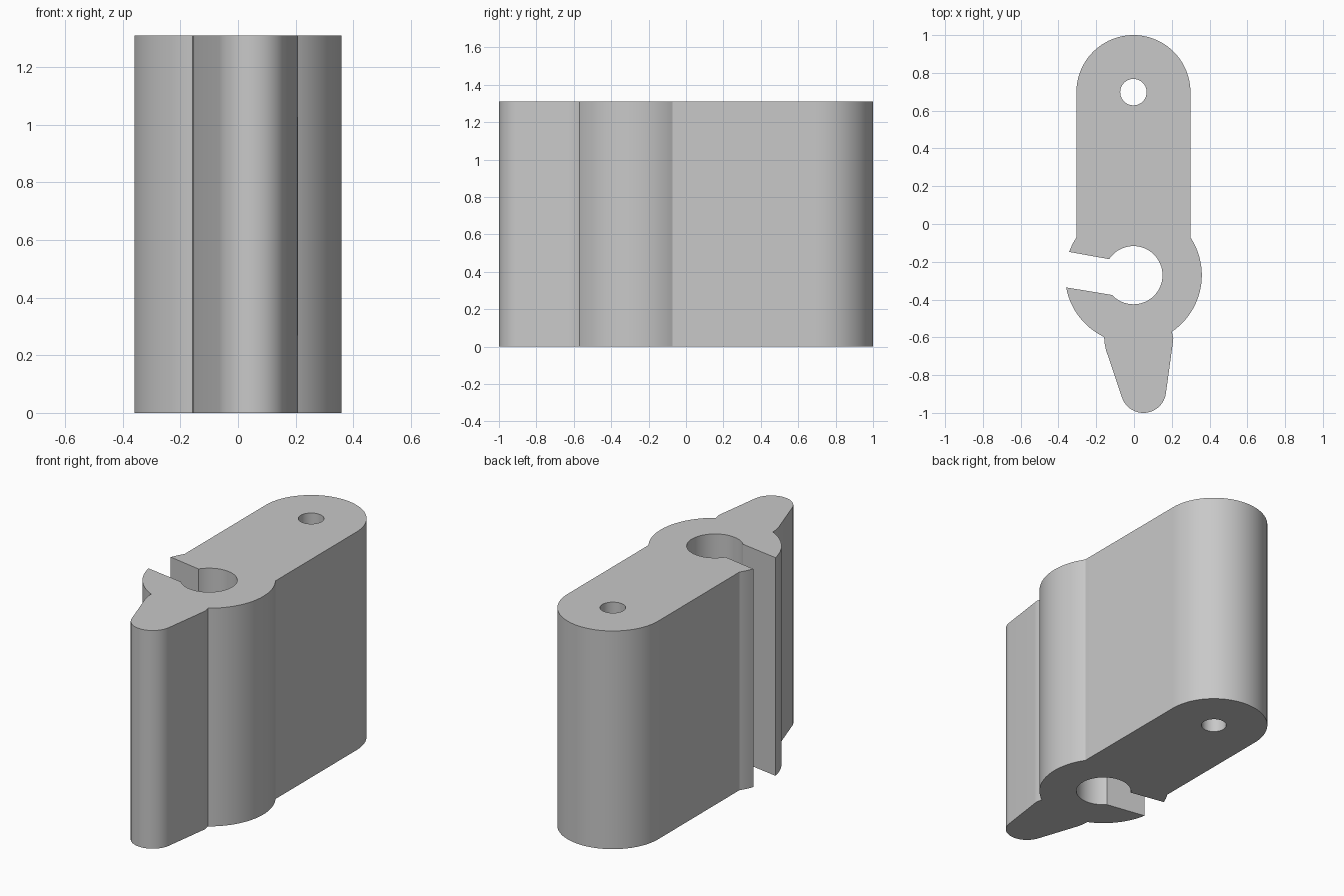
import bpy
import bmesh
from math import cos, sin, radians

HEIGHT = 1.31
MID_X = -0.003

cube = bpy.data.objects.get("Cube")
if cube:
    bpy.data.objects.remove(cube, do_unlink=True)


def arc(x, y, r, start, end, steps):
    """Points along an arc, angles in degrees."""
    angles = [radians(start + (end - start) * i / steps) for i in range(steps + 1)]
    return [(x + r * cos(a), y + r * sin(a)) for a in angles]


def hub(start, end, steps):
    return arc(MID_X, -0.271, 0.362, start, end, steps)


# Outline, counterclockwise from the right side of the rounded back end
outline = arc(MID_X, 0.698, 0.302, 0, 180, 48)
# Upper jaw, then around the open bore to the lower jaw
outline += hub(146.5, 160.1, 5)
outline += arc(MID_X, -0.271, 0.154, 146.5, -137, 64)
outline += hub(190.3, 244.6, 16)
# Tapered lever with a rounded tip
outline += [(-0.156, -0.63), (-0.148, -0.668)]
outline += arc(0.05, -0.88, 0.12, 198.4, 352.3, 32)
outline += [(0.205, -0.632), (0.208, -0.605)]
# Right side of the hub
outline += hub(-55.8, 33.5, 26)

pivot_hole = arc(MID_X, 0.698, 0.07, 0, 360, 40)[:-1]

# Fill the profile and extrude it upward
bm = bmesh.new()
edges = []
for loop in (outline, pivot_hole):
    verts = [bm.verts.new((x, y, 0)) for x, y in loop]
    edges += [bm.edges.new((v, verts[i - 1])) for i, v in enumerate(verts)]
bmesh.ops.triangle_fill(bm, use_beauty=True, edges=edges, normal=(0, 0, 1))
result = bmesh.ops.extrude_face_region(bm, geom=bm.faces[:], use_keep_orig=True)
top = [g for g in result["geom"] if isinstance(g, bmesh.types.BMVert)]
bmesh.ops.translate(bm, verts=top, vec=(0, 0, HEIGHT))
bmesh.ops.recalc_face_normals(bm, faces=bm.faces[:])

mesh = bpy.data.meshes.new("clamp_lever_body")
bm.to_mesh(mesh)
bm.free()
body = bpy.data.objects.new("clamp_lever_body", mesh)
bpy.context.collection.objects.link(body)

# Plain grey
grey = bpy.data.materials.new("light_grey")
grey.use_nodes = True
colour = (0.58, 0.58, 0.58, 1)
grey.diffuse_color = colour
grey.node_tree.nodes["Principled BSDF"].inputs["Base Color"].default_value = colour
mesh.materials.append(grey)

# Smooth curved walls, sharp rims and corners
bpy.ops.object.select_all(action="DESELECT")
body.select_set(True)
bpy.context.view_layer.objects.active = body
bpy.ops.object.shade_smooth_by_angle(angle=radians(25))
